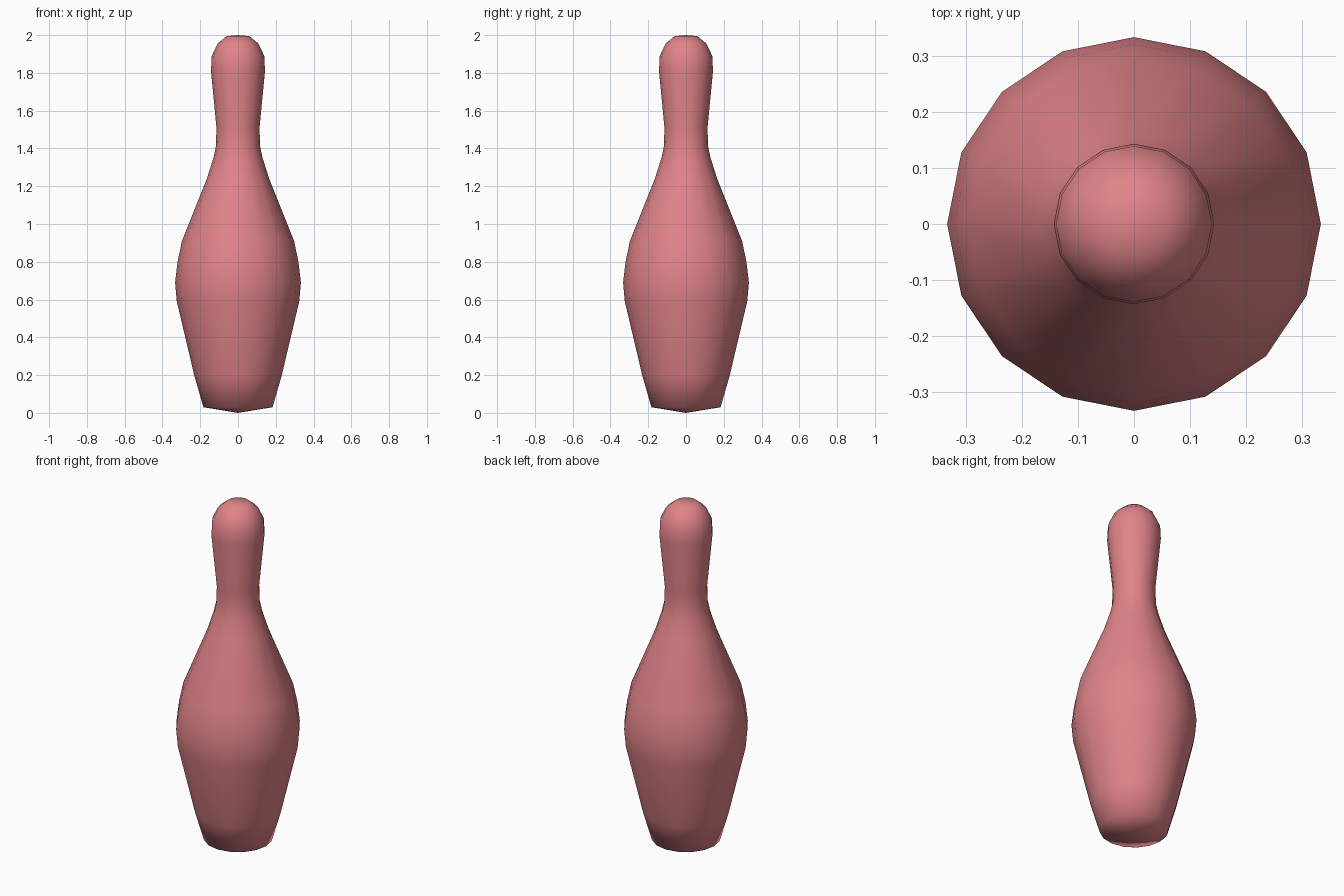
import bpy, bmesh, math

if "Cube" in bpy.data.objects:
    bpy.data.objects.remove(bpy.data.objects["Cube"])

SIDES = 16
# radius, height from base to crown
profile = [(0.183, 0.03), (0.232, 0.2), (0.324, 0.59), (0.333, 0.69),
           (0.32, 0.80), (0.297, 0.91), (0.165, 1.24), (0.130, 1.35),
           (0.117, 1.41), (0.114, 1.51), (0.143, 1.81), (0.139, 1.89),
           (0.108, 1.955), (0.06, 1.995)]

bm = bmesh.new()
rings = []
for r, z in profile:
    rings.append([bm.verts.new((r * math.cos(2 * math.pi * i / SIDES),
                                r * math.sin(2 * math.pi * i / SIDES), z))
                  for i in range(SIDES)])

# body walls
for a, b in zip(rings, rings[1:]):
    for i in range(SIDES):
        j = (i + 1) % SIDES
        bm.faces.new((a[i], a[j], b[j], b[i]))

# shallow conical base and crown
base = bm.verts.new((0, 0, 0))
crown = bm.verts.new((0, 0, 2))
for i in range(SIDES):
    j = (i + 1) % SIDES
    bm.faces.new((base, rings[0][j], rings[0][i]))
    bm.faces.new((crown, rings[-1][i], rings[-1][j]))

mesh = bpy.data.meshes.new("pin_body")
for f in bm.faces:
    f.smooth = True
bm.to_mesh(mesh)
bm.free()
pin = bpy.data.objects.new("pin_body", mesh)
bpy.context.collection.objects.link(pin)

mat = bpy.data.materials.new("pin_red")
mat.diffuse_color = (0.75, 0.23, 0.25, 1)
mat.use_nodes = True
mat.node_tree.nodes["Principled BSDF"].inputs["Base Color"].default_value = mat.diffuse_color
mesh.materials.append(mat)
